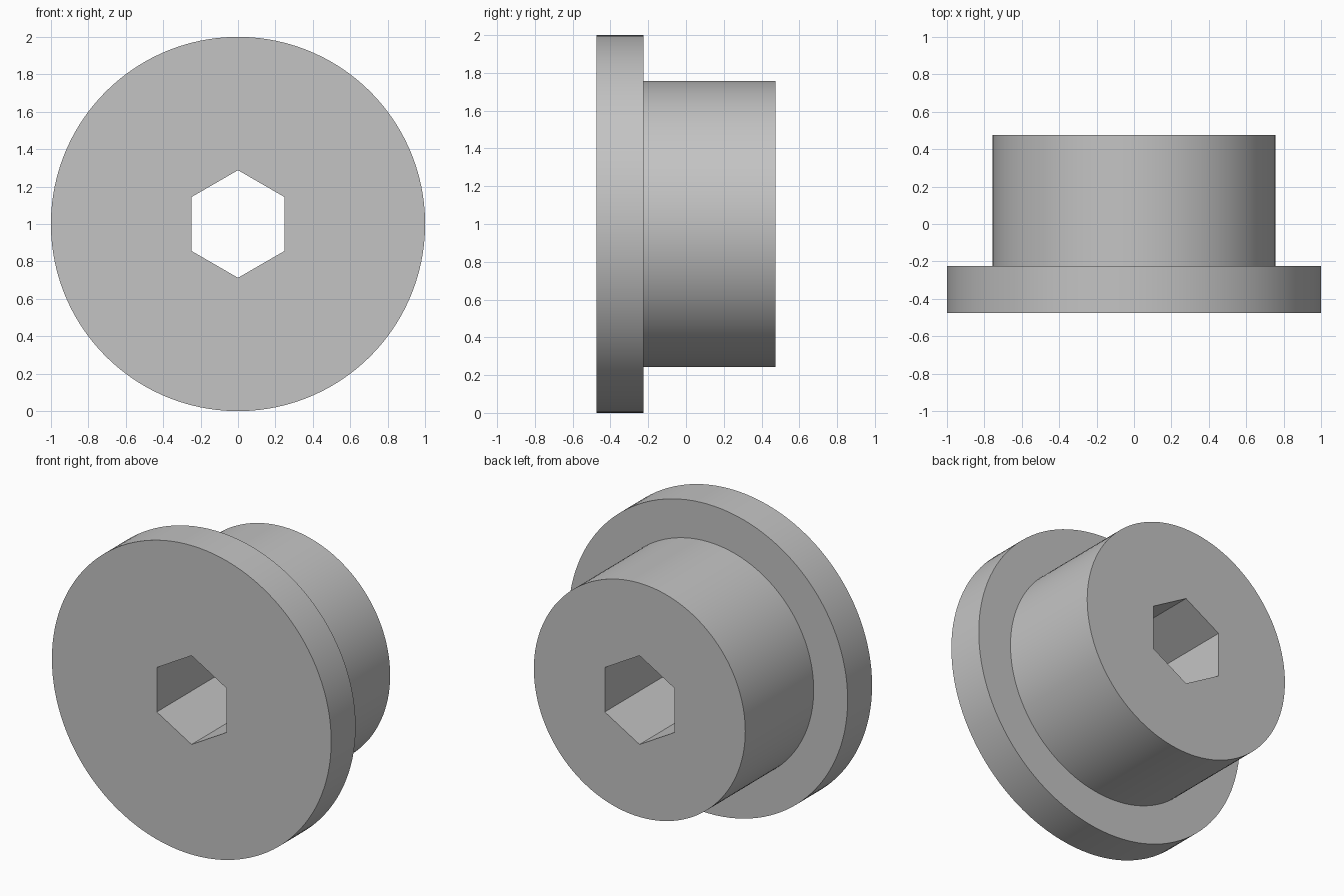
import bpy
import bmesh
from math import sin, cos, pi, radians

cube = bpy.data.objects.get("Cube")
if cube:
    bpy.data.objects.remove(cube, do_unlink=True)

SEGMENTS = 120          # multiple of six, so the hexagon corners land on vertices
FLANGE_RADIUS = 1.0
HUB_RADIUS = 0.757
HEX_APOTHEM = 0.249
FRONT, SHOULDER, BACK = -0.475, -0.225, 0.475


def circle(radius):
    return lambda angle: radius


def hexagon(apothem):
    # Polar radius of a hexagon with corners at the top and bottom
    return lambda angle: apothem / cos(angle % (pi / 3) - pi / 6)


def material(name, colour):
    mat = bpy.data.materials.new(name)
    mat.use_nodes = True
    mat.diffuse_color = colour
    mat.node_tree.nodes["Principled BSDF"].inputs["Base Color"].default_value = colour
    return mat


# Closed profile around the y axis: bore, flange face, flange rim, shoulder, hub, back face
profile = [
    (FRONT, hexagon(HEX_APOTHEM)),
    (FRONT, circle(FLANGE_RADIUS)),
    (SHOULDER, circle(FLANGE_RADIUS)),
    (SHOULDER, circle(HUB_RADIUS)),
    (BACK, circle(HUB_RADIUS)),
    (BACK, hexagon(HEX_APOTHEM)),
]

bm = bmesh.new()
rings = []
for y, radius in profile:
    ring = []
    for i in range(SEGMENTS):
        a = 2 * pi * i / SEGMENTS
        r = radius(a)
        ring.append(bm.verts.new((r * sin(a), y, FLANGE_RADIUS + r * cos(a))))
    rings.append(ring)

# Skin neighbouring rings; the last joins the first to line the hexagonal bore
for k, ring in enumerate(rings):
    following = rings[(k + 1) % len(rings)]
    for i in range(SEGMENTS):
        j = (i + 1) % SEGMENTS
        bm.faces.new((ring[i], ring[j], following[j], following[i]))
bmesh.ops.recalc_face_normals(bm, faces=bm.faces)

mesh = bpy.data.meshes.new("flanged_bushing")
bm.to_mesh(mesh)
bm.free()
mesh.materials.append(material("plain grey", (0.55, 0.55, 0.55, 1)))

bushing = bpy.data.objects.new("flanged_bushing", mesh)
bpy.context.collection.objects.link(bushing)
bpy.ops.object.select_all(action="DESELECT")
bushing.select_set(True)
bpy.context.view_layer.objects.active = bushing
bpy.ops.object.shade_smooth_by_angle(angle=radians(30))
